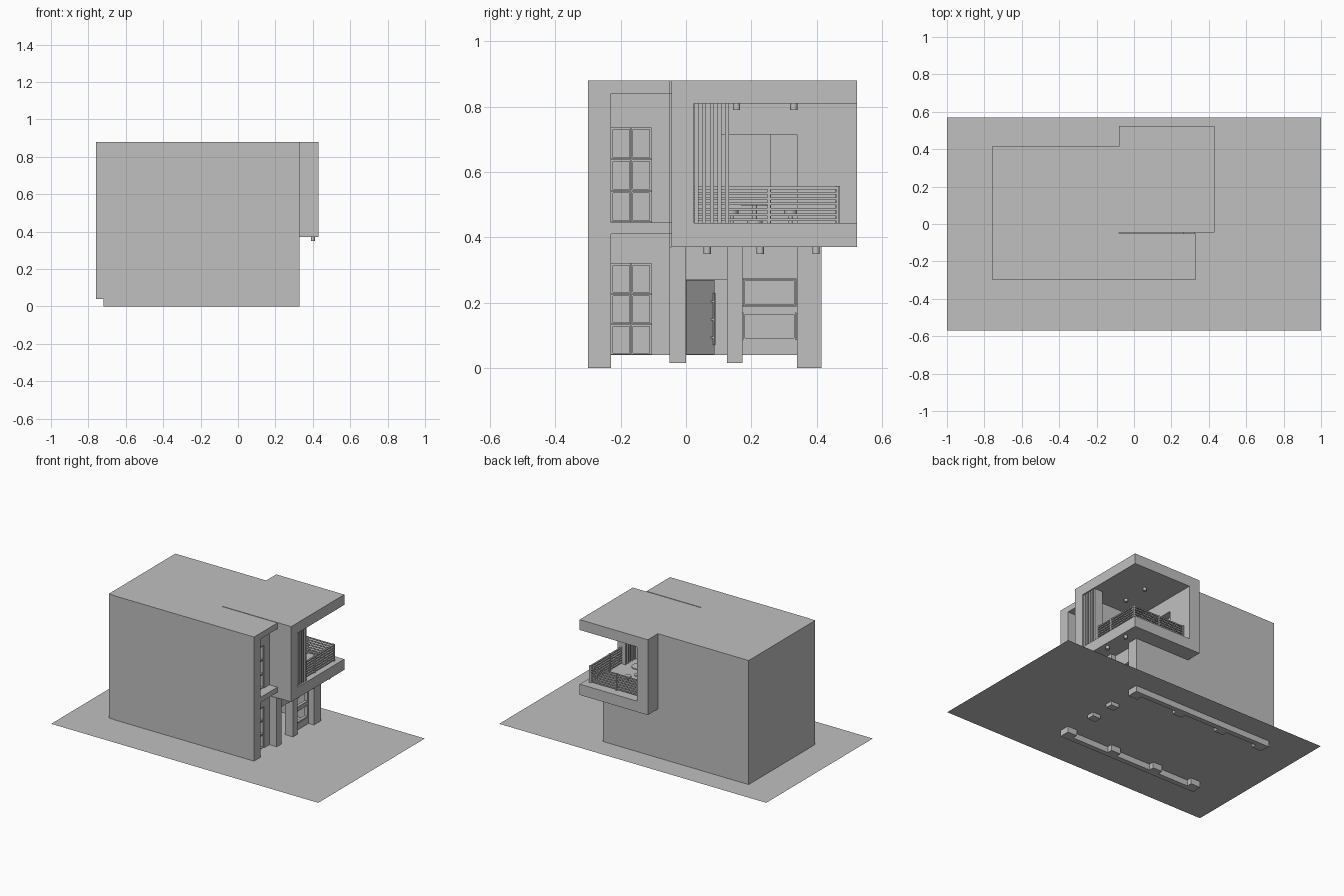
import bpy, bmesh, math
from mathutils import Matrix, Vector

grey = bpy.data.materials.new("plaster_grey")
grey.diffuse_color = (0.53, 0.53, 0.53, 1)


def finish(name, bm):
    me = bpy.data.meshes.new(name)
    bm.to_mesh(me)
    bm.free()
    me.materials.append(grey)
    ob = bpy.data.objects.new(name, me)
    bpy.context.collection.objects.link(ob)
    return ob


def add_box(bm, x0, x1, y0, y1, z0, z1):
    m = Matrix.Translation(((x0 + x1) / 2, (y0 + y1) / 2, (z0 + z1) / 2))
    bmesh.ops.create_cube(bm, size=1, matrix=m @ Matrix.Diagonal((x1 - x0, y1 - y0, z1 - z0, 1)))


def boxes(name, *items):
    bm = bmesh.new()
    for b in items:
        add_box(bm, *b)
    return finish(name, bm)


def cylinders(name, *items):
    """Upright cylinders: x, y, radius, z0, z1."""
    bm = bmesh.new()
    for x, y, r, z0, z1 in items:
        bmesh.ops.create_cone(bm, cap_ends=True, segments=20, radius1=r, radius2=r, depth=z1 - z0,
                              matrix=Matrix.Translation((x, y, (z0 + z1) / 2)))
    ob = finish(name, bm)
    for o in bpy.context.selected_objects:
        o.select_set(False)
    ob.select_set(True)
    bpy.context.view_layer.objects.active = ob
    bpy.ops.object.shade_smooth_by_angle()
    return ob


def holed_wall(name, x0, x1, y0, y1, z0, z1, a0, a1, b0, b1):
    """Wall facing x with an opening a0..a1 in y and b0..b1 in z."""
    parts = [(y0, a0, z0, z1), (a1, y1, z0, z1), (a0, a1, z0, b0), (a0, a1, b1, z1)]
    return boxes(name, *[(x0, x1, *p) for p in parts if p[1] - p[0] > 1e-4 and p[3] - p[2] > 1e-4])


def window(name, x, y0, y1, z0, z1, cols, rows, bar=0.005):
    """Open frames in a grid, one ring of bars per pane."""
    bm = bmesh.new()
    dy, dz = (y1 - y0) / cols, (z1 - z0) / rows
    for i in range(cols):
        for j in range(rows):
            a, b = y0 + i * dy + 0.001, y0 + (i + 1) * dy - 0.001
            c, d = z0 + j * dz + 0.001, z0 + (j + 1) * dz - 0.001
            for p in ((a, a + bar, c, d), (b - bar, b, c, d),
                      (a + bar, b - bar, c, c + bar), (a + bar, b - bar, d - bar, d)):
                add_box(bm, x - 0.01, x + 0.01, *p)
    return finish(name, bm)


# Ground sheet
bm = bmesh.new()
bmesh.ops.create_grid(bm, x_segments=1, y_segments=1, size=1,
                      matrix=Matrix.Translation((0, 0, 0.04)) @ Matrix.Diagonal((1, 0.57, 1, 1)))
finish("ground_sheet", bm)

# Shell: side walls, back wall, structural columns
boxes("side_wall_left", (-0.72, 0.265, -0.30, -0.265, 0.0, 0.84))
boxes("side_wall_right_lower", (-0.72, 0.265, 0.38, 0.415, 0.0, 0.40))
boxes("side_wall_right_upper", (-0.72, -0.08, 0.38, 0.415, 0.40, 0.84))
boxes("back_wall", (-0.76, -0.72, -0.297, 0.415, 0.04, 0.88))
for i, x in enumerate((-0.68, -0.38, -0.05)):
    boxes(f"column_left_{i}", (x - 0.035, x + 0.035, -0.299, -0.23, 0.0, 0.84))
    boxes(f"column_right_{i}", (x - 0.035, x + 0.035, 0.345, 0.414, 0.0, 0.40))
boxes("front_column_left", (0.26, 0.33, -0.30, -0.23, 0.0, 0.84))
boxes("front_column_right", (0.26, 0.33, 0.34, 0.415, 0.0, 0.37))

# Floor and roof slabs
boxes("upper_floor", (-0.72, -0.08, -0.265, 0.38, 0.41, 0.445),
      (-0.08, 0.33, -0.265, -0.05, 0.41, 0.445))
boxes("main_roof", (-0.72, -0.08, -0.30, 0.415, 0.84, 0.88),
      (-0.08, 0.33, -0.30, -0.05, 0.84, 0.88))

# Projecting balcony box: floor, roof, side wall and rear wall
boxes("balcony_floor", (-0.08, 0.43, -0.045, 0.523, 0.37, 0.443))
boxes("balcony_roof", (-0.08, 0.43, -0.045, 0.523, 0.81, 0.88))
boxes("balcony_side_wall", (-0.08, 0.43, -0.045, 0.025, 0.443, 0.81))
holed_wall("balcony_rear_wall", -0.08, 0.0, 0.025, 0.523, 0.443, 0.81, 0.105, 0.34, 0.443, 0.715)
boxes("sliding_door", (-0.04, -0.03, 0.105, 0.26, 0.443, 0.715),
      (-0.06, -0.05, 0.22, 0.34, 0.443, 0.715))

# Left bay: recessed walls with tall six-pane windows
holed_wall("bay_wall_lower", 0.24, 0.27, -0.23, -0.05, 0.04, 0.41, -0.23, -0.105, 0.04, 0.32)
holed_wall("bay_wall_upper", 0.24, 0.27, -0.23, -0.05, 0.445, 0.84, -0.23, -0.105, 0.445, 0.735)
window("bay_window_lower", 0.255, -0.23, -0.105, 0.04, 0.32, 2, 3)
window("bay_window_upper", 0.255, -0.23, -0.105, 0.445, 0.735, 2, 3)

# Entrance: posts, lintel, walls around the two-pane window
boxes("door_post_left", (0.265, 0.325, -0.05, 0.0, 0.015, 0.37))
boxes("door_post_right", (0.265, 0.325, 0.125, 0.173, 0.015, 0.37))
boxes("door_lintel", (0.265, 0.30, 0.0, 0.125, 0.27, 0.37))
holed_wall("entrance_wall", 0.265, 0.29, 0.173, 0.34, 0.04, 0.37, 0.173, 0.337, 0.085, 0.273)
window("entrance_window_low", 0.278, 0.174, 0.336, 0.085, 0.17, 1, 1)
window("entrance_window_high", 0.278, 0.174, 0.336, 0.188, 0.273, 1, 1)
boxes("window_rail", (0.266, 0.288, 0.173, 0.337, 0.17, 0.188))

# Front door standing half open, with a long handle
hinge = Matrix.Translation((0.275, 0.001, 0.04)) @ Matrix.Rotation(math.radians(45), 4, 'Z')
door = boxes("front_door", (-0.012, 0, 0, 0.122, 0.001, 0.229))
door.matrix_world = hinge
handle = boxes("door_handle", (0.008, 0.014, 0.107, 0.113, 0.03, 0.19),
               *[(0, 0.009, 0.107, 0.113, z, z + 0.006) for z in (0.05, 0.105, 0.16)])
handle.matrix_world = hinge

# Vertical sun slats
boxes("sun_slats", *[(0.36, 0.42, 0.026 + i * 0.0235, 0.038 + i * 0.0235, 0.443, 0.81) for i in range(5)])

# Balcony railing: seven rails on two sides plus posts
rails = []
for i in range(7):
    z = 0.449 + i * 0.0163
    rails.append((0.387, 0.397, 0.025, 0.46, z, z + 0.008))
    rails.append((0.0, 0.387, 0.46, 0.469, z, z + 0.008))
boxes("railing_bars", *rails)
boxes("railing_posts", (0.385, 0.399, 0.25, 0.258, 0.443, 0.557), (0.385, 0.399, 0.46, 0.469, 0.443, 0.557),
      (0.19, 0.198, 0.458, 0.471, 0.443, 0.557), (0.0, 0.008, 0.458, 0.471, 0.443, 0.557))

# Balcony furniture
cylinders("round_table", (0.21, 0.21, 0.042, 0.497, 0.505), (0.21, 0.21, 0.007, 0.447, 0.497),
          (0.21, 0.21, 0.024, 0.443, 0.449))
cylinders("stools", *[s for y in (0.14, 0.32) for s in
          ((0.21, y, 0.02, 0.472, 0.482), (0.21, y, 0.006, 0.443, 0.472))])

# Downlights under the balcony and in its ceiling
cylinders("porch_lights", *[(0.40, y, 0.011, 0.349, 0.371) for y in (0.065, 0.227, 0.398)])
cylinders("ceiling_lights", *[(0.193, y, 0.011, 0.79, 0.811) for y in (0.155, 0.33)])
